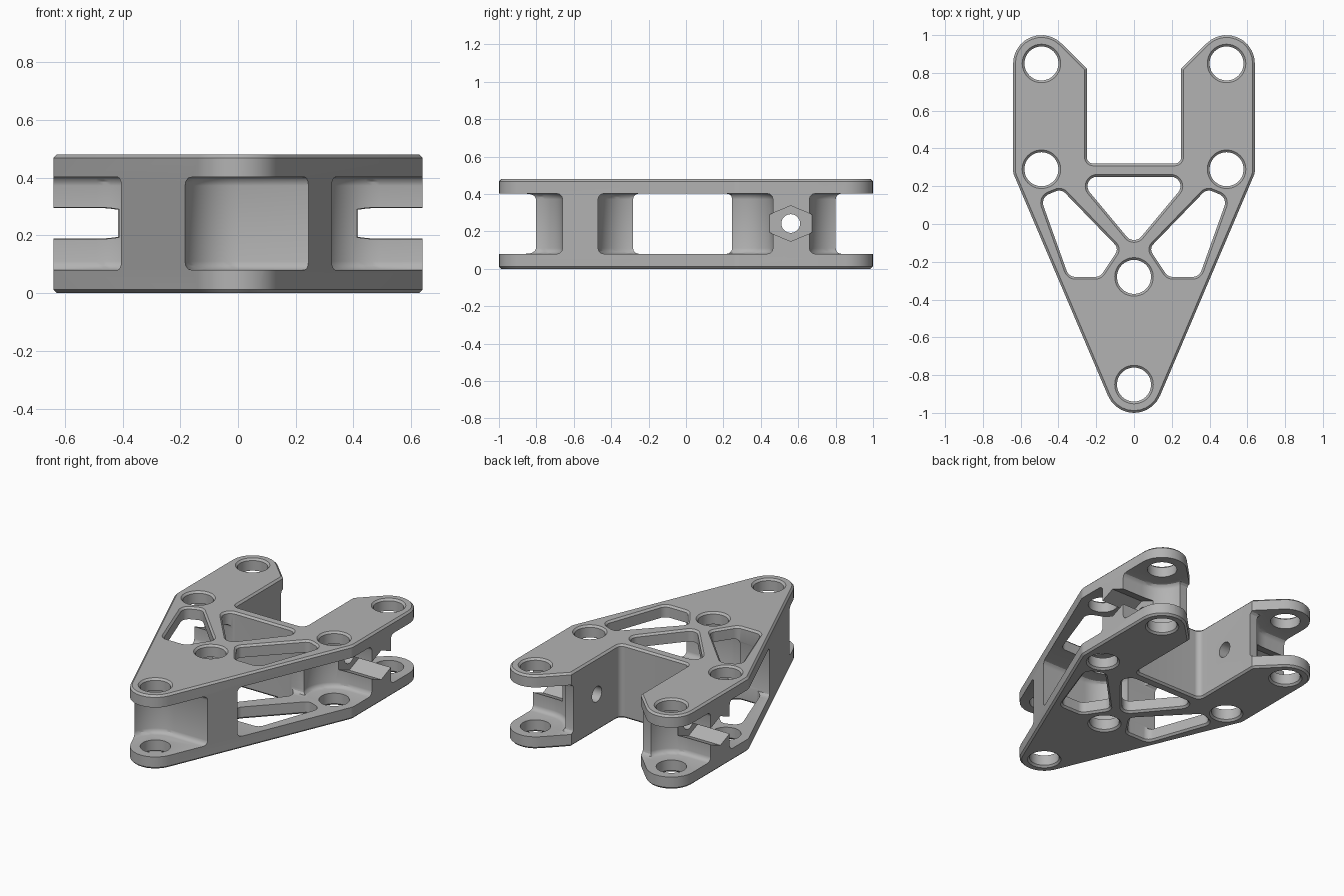
import bpy, bmesh, math
from mathutils import Vector, Matrix

cube = bpy.data.objects.get("Cube")
if cube:
    bpy.data.objects.remove(cube, do_unlink=True)

H, FLOOR, CEIL = 0.48, 0.08, 0.402      # overall height and cavity limits
BOLT_R, CLEAR_R = 0.09, 0.19            # bolt hole and tool clearance radii

metal = bpy.data.materials.new("grey_metal")
metal.use_nodes = True
metal.diffuse_color = (0.45, 0.45, 0.45, 1)
metal.node_tree.nodes["Principled BSDF"].inputs["Base Color"].default_value = (0.45, 0.45, 0.45, 1)


def rounded(corners, steps=10):
    """Polygon from (x, y, radius) corners, each filleted."""
    out = []
    n = len(corners)
    for i, (x, y, r) in enumerate(corners):
        p = Vector((x, y))
        if r == 0:
            out.append(p)
            continue
        a = (Vector(corners[i - 1][:2]) - p).normalized()
        b = (Vector(corners[(i + 1) % n][:2]) - p).normalized()
        half = a.angle(b) / 2
        mid = p + (a + b).normalized() * (r / math.sin(half))
        start = p + a * (r / math.tan(half)) - mid
        end = p + b * (r / math.tan(half)) - mid
        turn = start.angle_signed(end)
        for k in range(steps + 1):
            out.append(mid + Matrix.Rotation(-turn * k / steps, 2) @ start)
    return out


def circle(x, y, r, steps=48):
    return [Vector((x + r * math.cos(math.tau * k / steps),
                    y + r * math.sin(math.tau * k / steps))) for k in range(steps)]


def slot(x, y, r, side):
    """Half circle swept outwards along x."""
    arc = [math.pi / 2 + math.pi * k / 24 for k in range(25)]
    pts = [Vector((x + side * r * math.cos(a), y + r * math.sin(a))) for a in arc]
    return pts + [Vector((side * 1.2, y - r)), Vector((side * 1.2, y + r))]


def rect(x0, x1, y0, y1):
    return [Vector(p) for p in ((x0, y0), (x1, y0), (x1, y1), (x0, y1))]


def bevel_rims(bm, width, segments):
    """Bevel only the edges between flat end caps and upright walls."""
    bm.normal_update()
    rims = []
    for e in bm.edges:
        if len(e.link_faces) == 2:
            lo, hi = sorted(abs(f.normal.z) for f in e.link_faces)
            if lo < 0.05 and hi > 0.95:
                rims.append(e)
    bmesh.ops.bevel(bm, geom=rims, offset=width, offset_type='OFFSET', segments=segments,
                    profile=0.5, affect='EDGES', clamp_overlap=False)


def prism(name, pts, z0, z1, rim=0.0, matrix=None):
    bm = bmesh.new()
    face = bm.faces.new([bm.verts.new((p.x, p.y, z0)) for p in pts])
    ext = bmesh.ops.extrude_face_region(bm, geom=[face])
    bmesh.ops.translate(bm, vec=(0, 0, z1 - z0),
                        verts=[v for v in ext["geom"] if isinstance(v, bmesh.types.BMVert)])
    bmesh.ops.recalc_face_normals(bm, faces=bm.faces)
    if rim:
        bevel_rims(bm, rim, 3)
    if matrix:
        bm.transform(matrix)
    mesh = bpy.data.meshes.new(name)
    bm.to_mesh(mesh)
    bm.free()
    obj = bpy.data.objects.new(name, mesh)
    bpy.context.collection.objects.link(obj)
    return obj


def cut(target, cutter):
    """Subtract the cutter and discard it."""
    mod = target.modifiers.new("cut", 'BOOLEAN')
    mod.operation, mod.solver, mod.object = 'DIFFERENCE', 'EXACT', cutter
    bpy.context.view_layer.update()
    deps = bpy.context.evaluated_depsgraph_get()
    mesh = bpy.data.meshes.new_from_object(target.evaluated_get(deps))
    target.modifiers.clear()
    target.data = mesh
    bpy.data.objects.remove(cutter, do_unlink=True)


# Forked outline of the body
half = [(0.64, 0.27, 0.08), (0.64, 1.212, 0.15), (0.25, 0.822, 0), (0.25, 0.32, 0.035)]
outline = [(0, -1.233, 0.15)] + half + [(-x, y, r) for x, y, r in reversed(half)]
body = prism("bracket_body", rounded(outline), 0, H)

# Bolt holes
bolts = [(0, -0.85), (0, -0.28)] + [(s * 0.49, y) for s in (1, -1) for y in (0.29, 0.85)]
for x, y in bolts:
    cut(body, prism("bolt_cutter", circle(x, y, BOLT_R), -0.2, H + 0.2))

# Triangular lightening openings
cut(body, prism("centre_cutter", rounded([(-0.303, 0.25, 0.05), (0, -0.113, 0.05),
                                          (0.303, 0.25, 0.05)]), -0.2, H + 0.2))
window = [(0.08, -0.13, 0.04), (0.18, -0.28, 0.05), (0.345, -0.28, 0.05),
          (0.495, 0.14, 0.05), (0.385, 0.185, 0.045)]
for s in (1, -1):
    cut(body, prism("window_cutter", rounded([(s * x, y, r) for x, y, r in window]),
                    -0.2, H + 0.2))

# Chamfered rims on the outer faces
bm = bmesh.new()
bm.from_mesh(body.data)
bmesh.ops.remove_doubles(bm, verts=bm.verts, dist=0.0002)
bevel_rims(bm, 0.012, 1)
bm.to_mesh(body.data)
bm.free()

# Open middle cavity and bolt access pockets between the two plates
pockets = [rect(-1.2, 1.2, -0.283, 0.247), slot(0, -0.28, CLEAR_R, 1), slot(0, -0.85, CLEAR_R, 1)]
for s in (1, -1):
    pockets += [slot(s * 0.49, 0.275, CLEAR_R, s), slot(s * 0.49, 0.85, CLEAR_R, s)]
    pockets.append(rect(*sorted((s * 0.15, s * 1.2)), 0.8, 1.3))
for pts in pockets:
    cut(body, prism("pocket_cutter", pts, FLOOR, CEIL, 0.03))

# Cross bolt hole and hexagonal nut channel in each arm
nut = [Vector(p) for p in ((0, 0.095), (-0.115, 0.047), (-0.115, -0.047),
                           (0, -0.095), (0.115, -0.047), (0.115, 0.047))]
for s in (1, -1):
    # local x -> y, local y -> z, local z -> outward x
    place = Matrix(((0, 0, s, 0), (1, 0, 0, 0.56), (0, 1, 0, 0.242), (0, 0, 0, 1)))
    if s < 0:
        place = place @ Matrix.Scale(-1, 4, (1, 0, 0))
    cut(body, prism("cross_bolt_cutter", circle(0, 0, 0.05, 32), 0.2, 0.5, 0, place))
    cut(body, prism("nut_cutter", nut, 0.41, 0.8, 0, place))

# Finish
body.data.materials.clear()
body.data.materials.append(metal)
for p in body.data.polygons:
    p.material_index = 0
for o in bpy.context.selected_objects:
    o.select_set(False)
body.select_set(True)
bpy.context.view_layer.objects.active = body
bpy.ops.object.shade_smooth_by_angle(angle=math.radians(30))
